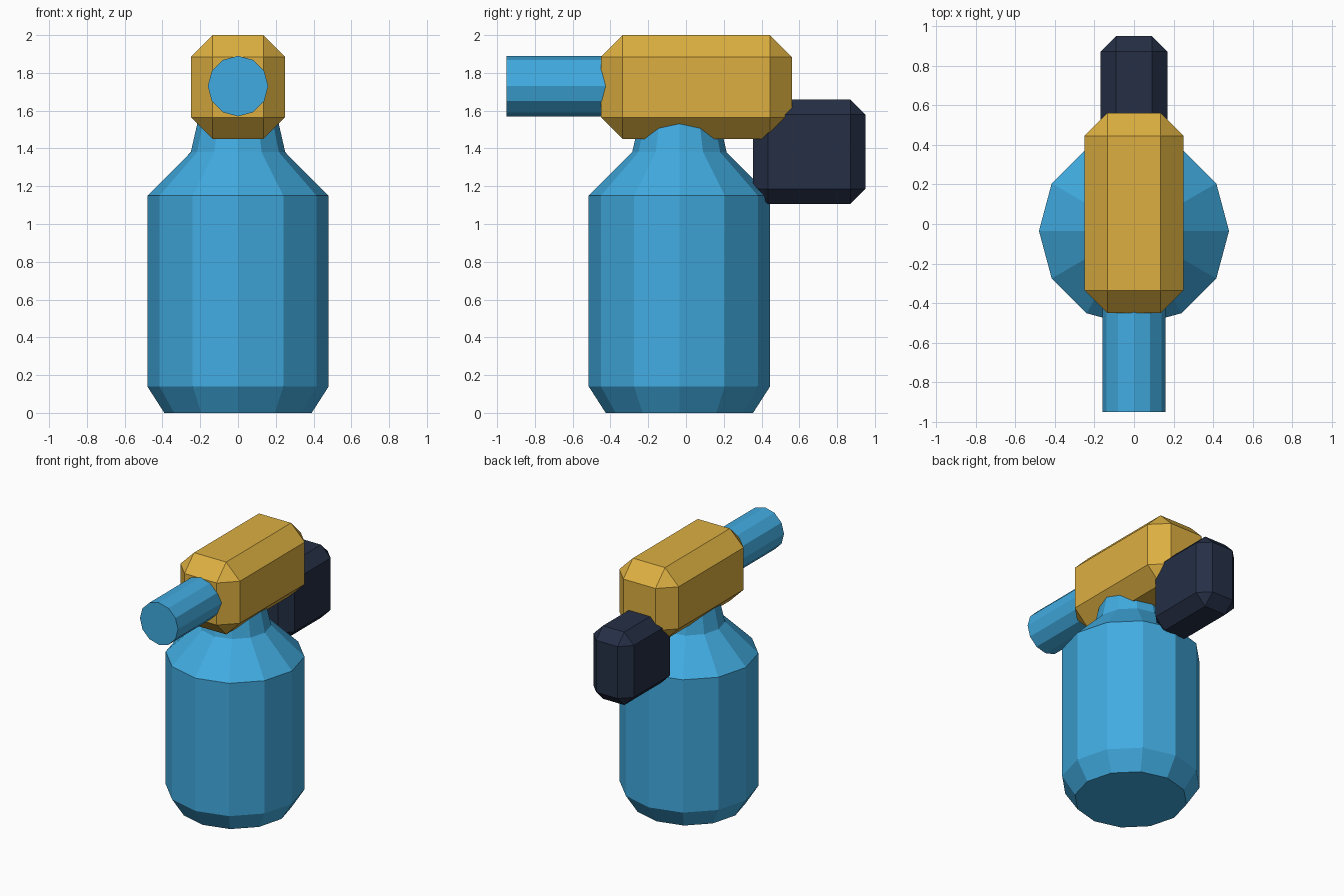
import bpy
import bmesh
from math import cos, sin, tau
from mathutils import Matrix, Vector

cube = bpy.data.objects.get("Cube")
if cube:
    bpy.data.objects.remove(cube, do_unlink=True)


def material(name, rgb):
    mat = bpy.data.materials.new(name)
    mat.use_nodes = True
    mat.diffuse_color = (*rgb, 1)
    mat.node_tree.nodes["Principled BSDF"].inputs["Base Color"].default_value = (*rgb, 1)
    return mat


def add_object(name, bm, mat):
    bmesh.ops.recalc_face_normals(bm, faces=bm.faces)
    mesh = bpy.data.meshes.new(name)
    bm.to_mesh(mesh)
    bm.free()
    mesh.materials.append(mat)
    obj = bpy.data.objects.new(name, mesh)
    bpy.context.collection.objects.link(obj)
    return obj


def lathe(name, profile, mat, matrix, sides=12):
    """Capped, flat-sided solid from (radius, height) pairs."""
    bm = bmesh.new()
    rings = [[bm.verts.new((r * cos(tau * i / sides), r * sin(tau * i / sides), h))
              for i in range(sides)] for r, h in profile]
    for low, high in zip(rings, rings[1:]):
        for i in range(sides):
            j = (i + 1) % sides
            bm.faces.new((low[i], low[j], high[j], high[i]))
    bm.faces.new(rings[0])
    bm.faces.new(rings[-1])
    bm.transform(matrix)
    return add_object(name, bm, mat)


def chamfered_box(name, low, high, chamfer, mat):
    """Box between two corners with every edge cut flat."""
    low, high = Vector(low), Vector(high)
    bm = bmesh.new()
    bmesh.ops.create_cube(bm, size=1)
    bm.transform(Matrix.Translation((low + high) / 2) @ Matrix.Diagonal((*(high - low), 1)))
    bmesh.ops.bevel(bm, geom=bm.edges[:], offset=chamfer, segments=1,
                    affect='EDGES', clamp_overlap=True)
    return add_object(name, bm, mat)


blue = material("sky blue", (0.053, 0.41, 0.75))
gold = material("golden yellow", (0.72, 0.43, 0.053))
navy = material("dark navy", (0.018, 0.028, 0.06))

# Bottle with sloped shoulder and tapered neck
lathe("bottle", [(0.39, 0), (0.48, 0.14), (0.48, 1.15), (0.25, 1.38), (0.20, 1.6)],
      blue, Matrix.Translation((0, -0.035, 0)))

# Housing on top of the neck
chamfered_box("head", (-0.25, -0.45, 1.45), (0.25, 0.56, 2.0), 0.115, gold)

# Nozzle pointing forward
lathe("nozzle", [(0.16, 0), (0.16, 0.6)], blue,
      Matrix.Translation((0, -0.35, 1.73)) @ Matrix.Rotation(tau / 4, 4, 'X'))

# Grip block behind the neck
chamfered_box("rear_grip", (-0.17, 0.355, 1.105), (0.17, 0.95, 1.66), 0.08, navy)
